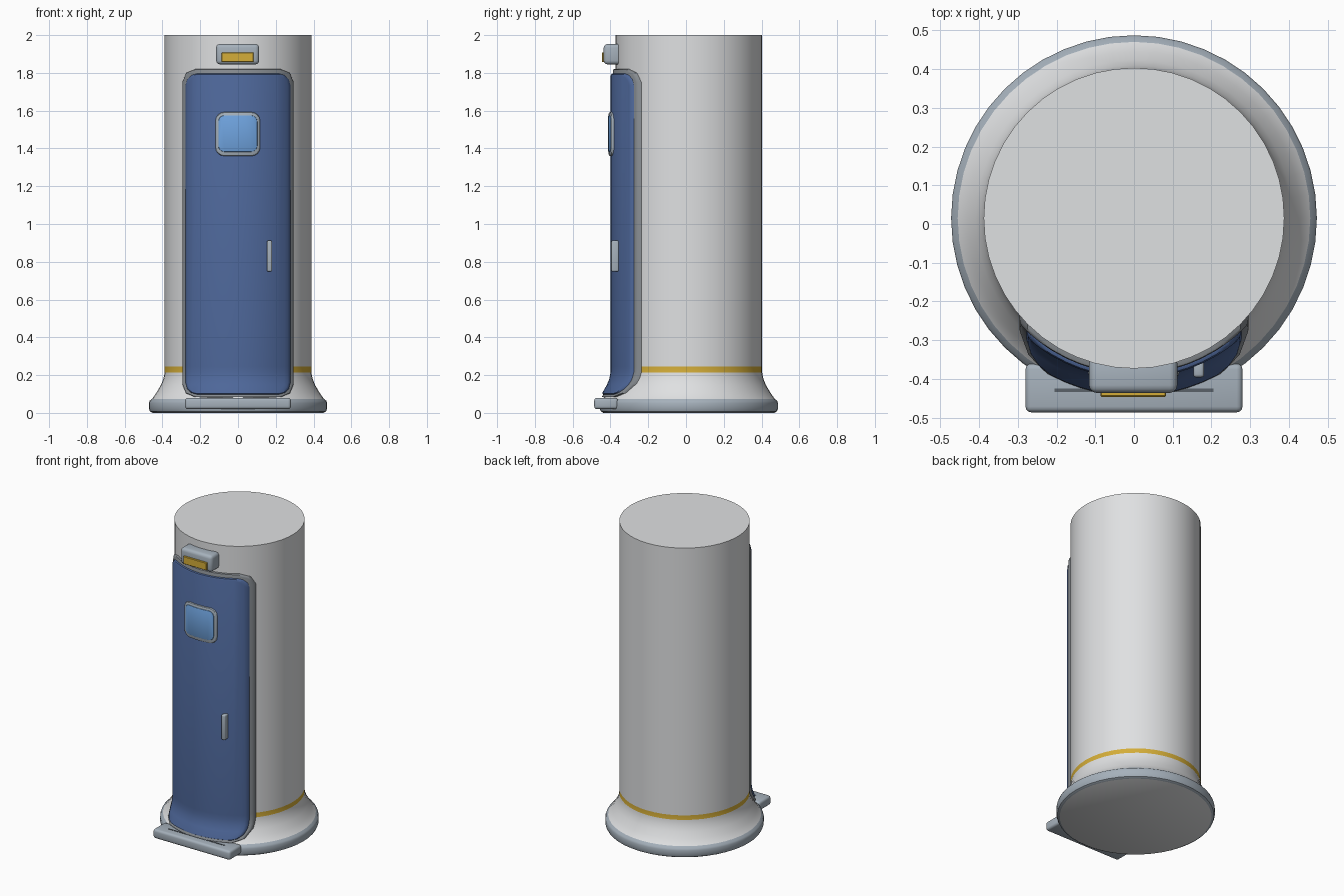
import bpy, bmesh, math
from mathutils import Vector

if "Cube" in bpy.data.objects:
    bpy.data.objects.remove(bpy.data.objects["Cube"])

CY = 0.015          # y of the tower axis
SEGS = 48


def material(name, rgb):
    m = bpy.data.materials.new(name)
    m.diffuse_color = (*rgb, 1)
    m.use_nodes = True
    m.node_tree.nodes["Principled BSDF"].inputs["Base Color"].default_value = m.diffuse_color
    return m


SHELL = material("pale shell", (0.74, 0.75, 0.76))
TRIM = material("blue grey trim", (0.38, 0.44, 0.50))
FRAME = material("dark grey frame", (0.24, 0.26, 0.28))
DOOR = material("door blue", (0.075, 0.135, 0.32))
GLASS = material("window blue", (0.16, 0.37, 0.74))
YELLOW = material("amber", (0.66, 0.42, 0.04))
GROOVE = material("groove grey", (0.10, 0.12, 0.14))

# Tower outline as (radius, height)
PROFILE = [(0.452, 0.0), (0.466, 0.008), (0.472, 0.022), (0.472, 0.052), (0.468, 0.064),
           (0.455, 0.074), (0.430, 0.11), (0.408, 0.148), (0.395, 0.18), (0.388, 0.215),
           (0.388, 0.245), (0.388, 2.0)]


def radius(z):
    for (r0, z0), (r1, z1) in zip(PROFILE, PROFILE[1:]):
        if z0 <= z <= z1:
            return r0 + (r1 - r0) * (z - z0) / (z1 - z0)
    return PROFILE[-1][0]


def finish(bm, name, *mats):
    bmesh.ops.recalc_face_normals(bm, faces=bm.faces[:])
    me = bpy.data.meshes.new(name)
    bm.to_mesh(me)
    bm.free()
    ob = bpy.data.objects.new(name, me)
    bpy.context.collection.objects.link(ob)
    for m in mats:
        me.materials.append(m)
    return ob


def tower():
    bm = bmesh.new()
    rings = []
    for r, z in PROFILE:
        rings.append([bm.verts.new((r * math.cos(a), CY + r * math.sin(a), z))
                      for a in (2 * math.pi * i / SEGS for i in range(SEGS))])
    for lo, hi in zip(rings, rings[1:]):
        for i in range(SEGS):
            j = (i + 1) % SEGS
            f = bm.faces.new((lo[i], lo[j], hi[j], hi[i]))
            z = f.calc_center_median().z
            # trim on the foot, amber stripe above the flare
            f.material_index = 1 if z < 0.074 else 2 if 0.215 < z < 0.245 else 0
    bm.faces.new(rings[0][::-1])
    bm.faces.new(rings[-1])
    return finish(bm, "tower_body", SHELL, TRIM, YELLOW)


def rounded_outline(x0, x1, z0, z1, rad, steps):
    pts = []
    for cx, cz, start in ((x1 - rad, z1 - rad, 0), (x0 + rad, z1 - rad, 90),
                          (x0 + rad, z0 + rad, 180), (x1 - rad, z0 + rad, 270)):
        for i in range(steps + 1):
            a = math.radians(start + 90 * i / steps)
            pts.append((cx + rad * math.cos(a), cz + rad * math.sin(a)))
    return pts


def curved_panel(name, box, rad, steps, out, edge, mat):
    """Rounded panel with a soft edge, wrapped on the tower surface."""
    x0, x1, z0, z1 = box
    bm = bmesh.new()
    loops = []
    k = edge * 0.3
    for inset, off in ((0, -0.012), (0, out - edge), (k, out - k), (edge, out)):
        pts = rounded_outline(x0 + inset, x1 - inset, z0 + inset, z1 - inset, rad - inset * 0.6, steps)
        loops.append([bm.verts.new((x, -off, z)) for x, z in pts])
    n = len(loops[0])
    for a, b in zip(loops, loops[1:]):
        for i in range(n):
            bm.faces.new((a[i], a[(i + 1) % n], b[(i + 1) % n], b[i]))
    bm.faces.new(loops[-1])
    bm.faces.new(loops[0][::-1])
    # slice so that the panel can bend
    cuts = [(Vector((i * 0.035, 0, 0)), Vector((1, 0, 0))) for i in range(-8, 9)]
    cuts += [(Vector((0, 0, z)), Vector((0, 0, 1))) for _, z in PROFILE[5:11]]
    for co, no in cuts:
        bmesh.ops.bisect_plane(bm, geom=bm.verts[:] + bm.edges[:] + bm.faces[:],
                               dist=1e-5, plane_co=co, plane_no=no)
    for v in bm.verts:
        r = radius(v.co.z) - v.co.y
        v.co.y = CY - math.sqrt(r * r - v.co.x ** 2)
    return finish(bm, name, mat)


def block(name, x, y, z, mat, bevel=0.0, segs=3):
    bm = bmesh.new()
    bmesh.ops.create_cube(bm, size=1)
    for v in bm.verts:
        v.co = [lo + (c + 0.5) * (hi - lo) for c, (lo, hi) in zip(v.co, (x, y, z))]
    if bevel:
        bmesh.ops.bevel(bm, geom=bm.edges[:], offset=bevel, segments=segs,
                        profile=0.5, affect='EDGES')
    return finish(bm, name, mat)


tower()

# Door with its surround and window
curved_panel("door_frame", (-0.295, 0.295, 0.083, 1.82), 0.07, 2, 0.014, 0.007, FRAME)
curved_panel("door", (-0.277, 0.277, 0.098, 1.796), 0.06, 3, 0.026, 0.012, DOOR)
curved_panel("window_frame", (-0.119, 0.117, 1.36, 1.592), 0.045, 4, 0.036, 0.008, TRIM)
curved_panel("window_glass", (-0.104, 0.102, 1.382, 1.575), 0.032, 4, 0.039, 0.003, GLASS)
block("door_handle", (0.153, 0.181), (-0.396, -0.355), (0.748, 0.912), TRIM, 0.008)

# Lamp over the door
block("lamp_housing", (-0.116, 0.112), (-0.436, -0.34), (1.845, 1.953), TRIM, 0.02)
block("lamp_light", (-0.087, 0.083), (-0.446, -0.42), (1.857, 1.908), YELLOW, 0.003, 1)

# Doorstep with a thin groove line
block("doorstep", (-0.28, 0.28), (-0.486, -0.36), (0.02, 0.08), TRIM, 0.015)
block("doorstep_groove", (-0.205, 0.205), (-0.434, -0.425), (0.076, 0.082), GROOVE)

# Smooth shading with crisp edges
bpy.ops.object.select_all(action='SELECT')
bpy.context.view_layer.objects.active = bpy.data.objects["tower_body"]
bpy.ops.object.shade_smooth_by_angle(angle=math.radians(35))
